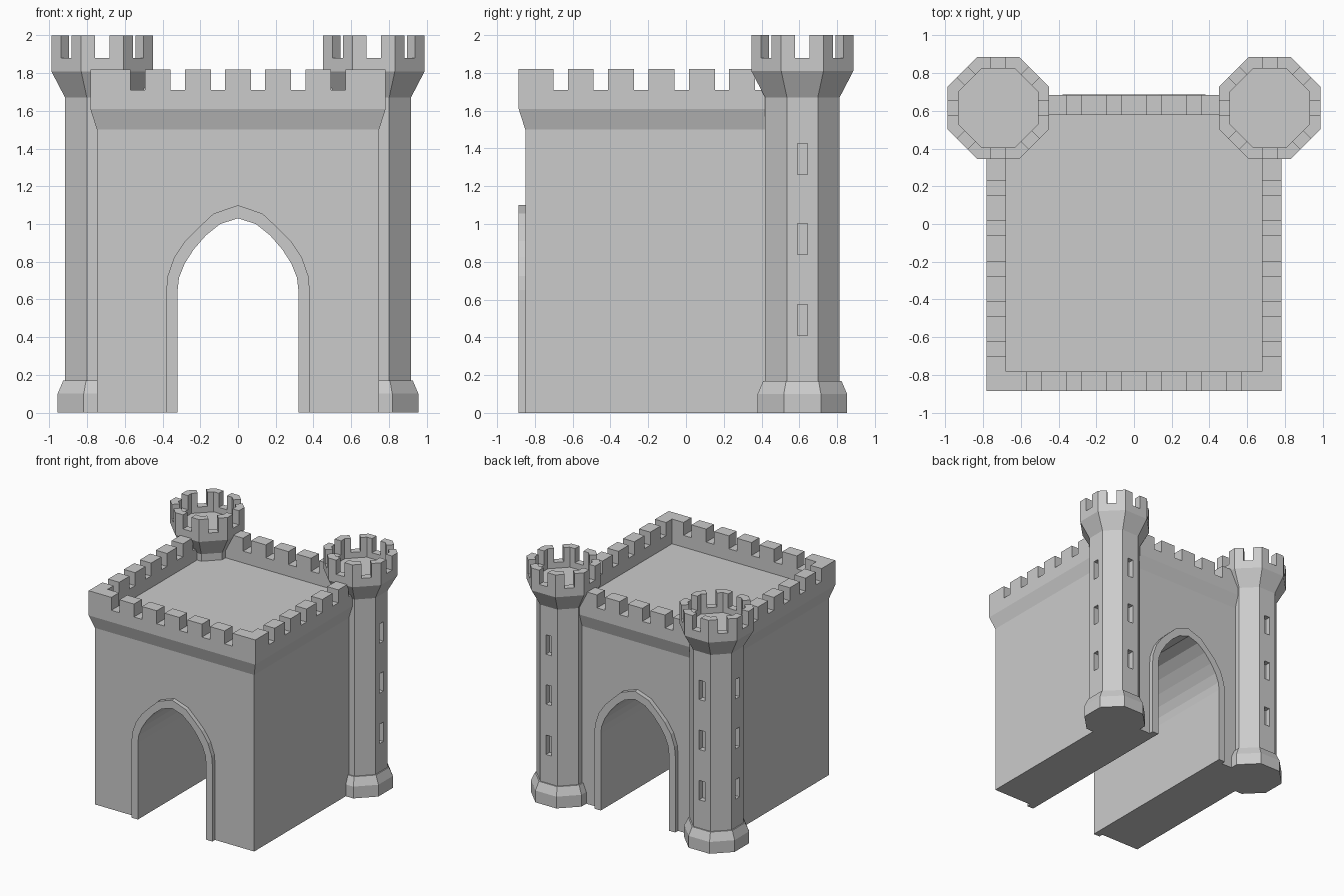
import bpy, bmesh, math
from mathutils import Matrix, Vector

if "Cube" in bpy.data.objects:
    bpy.data.objects.remove(bpy.data.objects["Cube"])


def finish(bm, name, cutter=False):
    bmesh.ops.recalc_face_normals(bm, faces=bm.faces)
    mesh = bpy.data.meshes.new(name)
    bm.to_mesh(mesh)
    bm.free()
    ob = bpy.data.objects.new(name, mesh)
    bpy.context.collection.objects.link(ob)
    if cutter:
        ob.hide_render = True
        ob.hide_set(True)
    return ob


def loft(rings, name):
    """Skin a stack of closed loops and cap both ends."""
    bm = bmesh.new()
    loops = [[bm.verts.new(p) for p in r] for r in rings]
    n = len(loops[0])
    for a, b in zip(loops, loops[1:]):
        for i in range(n):
            j = (i + 1) % n
            bm.faces.new((a[i], a[j], b[j], b[i]))
    bm.faces.new(loops[0])
    bm.faces.new(loops[-1])
    return finish(bm, name)


def add_box(bm, lo, hi, mat=Matrix()):
    lo, hi = Vector(lo), Vector(hi)
    m = mat @ Matrix.Translation((lo + hi) / 2) @ Matrix.Diagonal((*(hi - lo), 1))
    bmesh.ops.create_cube(bm, size=1, matrix=m)


def prism(profile, y0, y1, name, cutter=False):
    """Extrude an x-z outline along y."""
    bm = bmesh.new()
    a = [bm.verts.new((x, y0, z)) for x, z in profile]
    b = [bm.verts.new((x, y1, z)) for x, z in profile]
    for i in range(len(a)):
        j = (i + 1) % len(a)
        bm.faces.new((a[i], a[j], b[j], b[i]))
    bm.faces.new(a)
    bm.faces.new(b)
    return finish(bm, name, cutter)


def cut(ob, cutter):
    mod = ob.modifiers.new("cut", "BOOLEAN")
    mod.operation = "DIFFERENCE"
    mod.solver = "EXACT"
    mod.object = cutter


# Main keep with flared parapet and sunken roof
def rect(g, z):
    x, y0, y1 = 0.748 + g, -0.851 - g, 0.649 + g
    return [(-x, y0, z), (x, y0, z), (x, y1, z), (-x, y1, z)]


keep = loft([rect(g, z) for g, z in [(0, 0), (0, 1.5), (0.035, 1.61), (0.035, 1.82),
                                     (-0.07, 1.82), (-0.07, 1.61)]], "keep")

# Parapet notches
bm = bmesh.new()
w, z0, z1 = 0.038, 1.71, 1.95
for i in range(6):
    x = (i - 2.5) * 0.213
    for y0, y1 in ((-0.95, -0.72), (0.53, 0.75)):
        if y0 < 0 or abs(x) < 0.45:
            add_box(bm, (x - w, y0, z0), (x + w, y1, z1))
    y = -0.664 + i * 0.2136
    for s in (-1, 1):
        add_box(bm, (s * 0.735 - 0.1, y - w, z0), (s * 0.735 + 0.1, y + w, z1))
cut(keep, finish(bm, "parapet_notch_cutter", True))


# Archway and its raised trim at front and back
def arch(half, foot):
    pts = [(half[0][0], foot)] + half
    return pts + [(-x, z) for x, z in reversed(pts) if x > 0]


inner = [(0.32, 0.65), (0.313, 0.715), (0.283, 0.79), (0.235, 0.865),
         (0.17, 0.94), (0.095, 1.0), (0, 1.03)]
outer = [(0.38, 0.65), (0.373, 0.725), (0.338, 0.825), (0.28, 0.91),
         (0.205, 0.985), (0.13, 1.055), (0, 1.1)]
cut(keep, prism(arch(inner, -0.1), -1.2, 1.2, "archway_cutter", True))
trim = arch(outer, 0) + arch(inner, 0)[::-1]
prism(trim, -0.887, -0.84, "front_arch_trim")
prism(trim, 0.64, 0.687, "back_arch_trim")

# Octagonal rear towers
CX, CY = 0.72, 0.616
PROFILE = [(0.237, 0), (0.237, 0.1), (0.207, 0.17), (0.197, 0.17), (0.197, 1.67),
           (0.27, 1.81), (0.27, 2.0), (0.21, 2.0), (0.21, 1.83)]


def octagon(cx, apothem, z):
    r = apothem / math.cos(math.pi / 8)
    return [(cx + r * math.cos(a), CY + r * math.sin(a), z)
            for a in ((k + 0.5) * math.pi / 4 for k in range(8))]


for side, s in (("left", -1), ("right", 1)):
    tower = loft([octagon(s * CX, a, z) for a, z in PROFILE], side + "_tower")
    bm = bmesh.new()
    base = Matrix.Translation((s * CX, CY, 0))
    # notches in the middle of each crown side
    for k in range(8):
        m = base @ Matrix.Rotation(k * math.pi / 4, 4, "Z")
        add_box(bm, (0.16, -0.039, 1.88), (0.32, 0.039, 2.1), m)
    # recessed window slits on outer and back sides
    for ang in (0 if s > 0 else math.pi, math.pi / 2):
        m = base @ Matrix.Rotation(ang, 4, "Z")
        for z in (0.41, 0.838, 1.262):
            add_box(bm, (0.15, -0.027, z), (0.25, 0.027, z + 0.165), m)
    cut(tower, finish(bm, side + "_tower_cutter", True))
